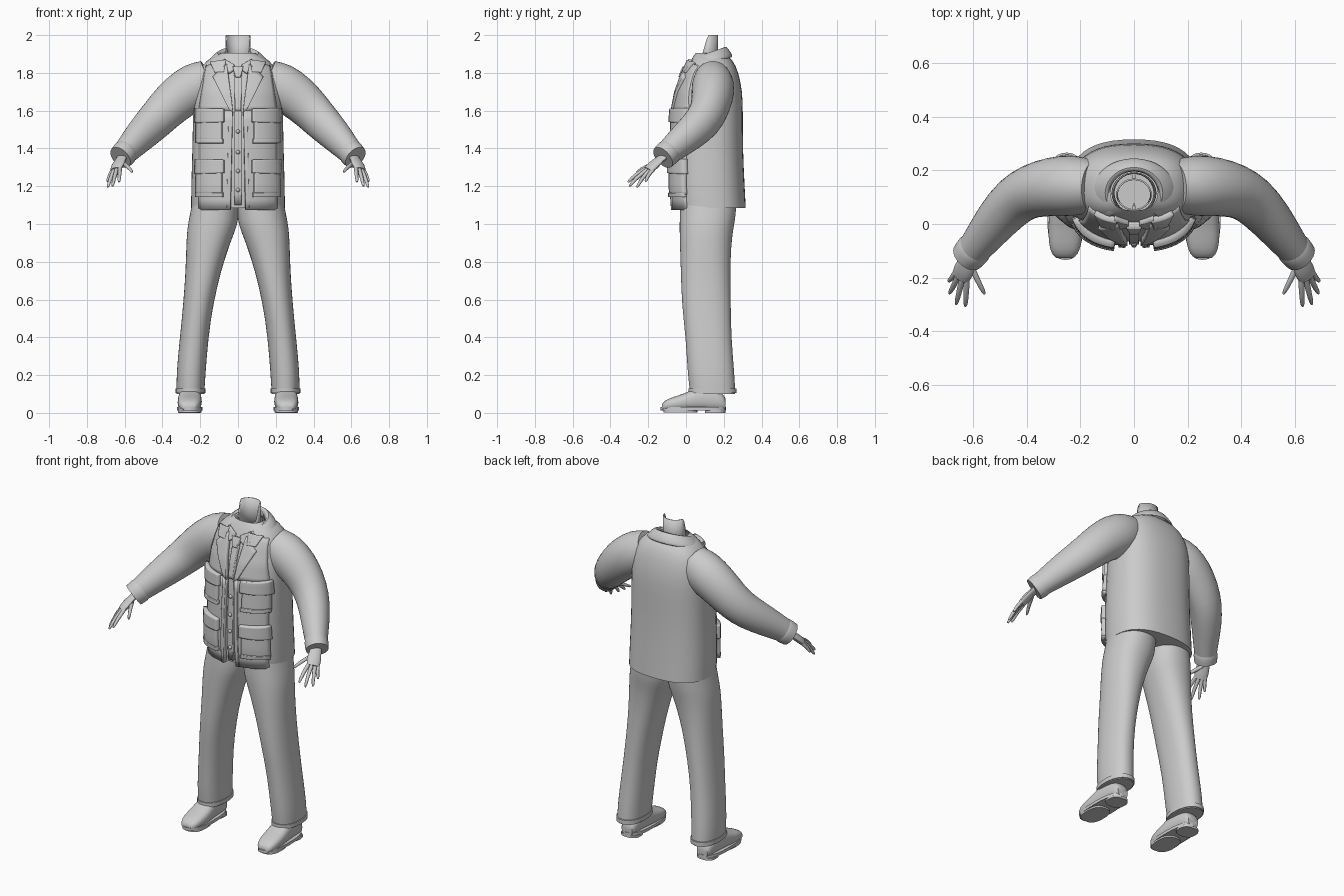
import bpy, bmesh, math
from mathutils import Vector

cube = bpy.data.objects.get("Cube")
if cube:
    bpy.data.objects.remove(cube)

clay = bpy.data.materials.new("light_grey")
clay.use_nodes = True
GREY = (0.6, 0.6, 0.6, 1)
clay.diffuse_color = GREY
clay.node_tree.nodes["Principled BSDF"].inputs["Base Color"].default_value = GREY


def finish(name, bm, mirror=False, solid=0, subsurf=0, recalc=True):
    if recalc:
        bmesh.ops.recalc_face_normals(bm, faces=bm.faces)
    me = bpy.data.meshes.new(name)
    bm.to_mesh(me)
    bm.free()
    ob = bpy.data.objects.new(name, me)
    bpy.context.collection.objects.link(ob)
    me.materials.append(clay)
    if solid:
        mod = ob.modifiers.new("thickness", 'SOLIDIFY')
        mod.thickness, mod.offset = solid, -1
    if subsurf:
        ob.modifiers.new("smooth", 'SUBSURF').levels = subsurf
        ob.modifiers["smooth"].render_levels = subsurf
    if mirror:
        ob.modifiers.new("mirror", 'MIRROR').use_mirror_merge = False
    bpy.ops.object.select_all(action='DESELECT')
    ob.select_set(True)
    bpy.context.view_layer.objects.active = ob
    bpy.ops.object.shade_smooth_by_angle(angle=math.radians(40))
    return ob


def loft(name, rings, closed=True, caps=(True, True), **kw):
    """Skin a list of point rings; capped ends stay crisp."""
    bm = bmesh.new()
    crease = bm.edges.layers.float.new("crease_edge")
    rows = [[bm.verts.new(p) for p in ring] for ring in rings]
    n = len(rows[0])
    for a, b in zip(rows, rows[1:]):
        for i in range(n if closed else n - 1):
            j = (i + 1) % n
            bm.faces.new((a[i], a[j], b[j], b[i]))
    for row, cap in zip((rows[0], rows[-1]), caps):
        if cap:
            for e in bm.faces.new(row).edges:
                e[crease] = 1.0
    return finish(name, bm, **kw)


def oval(n, power=2.0):
    """Unit superellipse, starting at +x."""
    for i in range(n):
        t = 2 * math.pi * i / n
        c, s = math.cos(t), math.sin(t)
        yield (math.copysign(abs(c) ** (2 / power), c), math.copysign(abs(s) ** (2 / power), s))


def box_ring(z, x0, x1, y0, y1, power):
    return [((x0 + x1) / 2 + u * (x1 - x0) / 2, (y0 + y1) / 2 + v * (y1 - y0) / 2, z)
            for u, v in oval(24, power)]


def tube(name, path, radii, flat=1.0, hint=(0, 0, 1), n=12, **kw):
    """Oval tube along a path; the wide axis follows the hint."""
    pts = [Vector(p) for p in path]
    rings = []
    for k, (p, r) in enumerate(zip(pts, radii)):
        d = (pts[min(k + 1, len(pts) - 1)] - pts[max(k - 1, 0)]).normalized()
        side = Vector(hint)
        side = (side - d * side.dot(d)).normalized()
        up = d.cross(side)
        rings.append([p + side * u * r + up * v * r * flat for u, v in oval(n)])
    return loft(name, rings, subsurf=1, mirror=True, **kw)


# Jacket body: height, half width, front, back
TORSO = [(1.085, .25, -.06, .318), (1.2, .25, -.07, .312), (1.4, .243, -.068, .302),
         (1.6, .24, -.058, .303), (1.7, .238, -.04, .3), (1.8, .22, -.005, .28),
         (1.87, .17, .025, .25), (1.905, .09, .05, .2)]
POWER = 2.5
loft("jacket_body", [box_ring(z, -w, w, f, b, POWER) for z, w, f, b in TORSO],
     caps=(True, False), subsurf=1)


def front_y(x, z):
    z = min(max(z, TORSO[0][0]), TORSO[-1][0])
    for a, b in zip(TORSO, TORSO[1:]):
        if z <= b[0]:
            t = (z - a[0]) / (b[0] - a[0])
            w, f, k = (a[i] + (b[i] - a[i]) * t for i in (1, 2, 3))
            break
    u = min(abs(x) / w, .99)
    return (f + k) / 2 - (k - f) / 2 * (1 - u ** POWER) ** (1 / POWER)


def patch(name, corners, lift, taper=1.0, mirror=True, n=10):
    """Cloth piece lying on the jacket front: corners go bottom in, bottom out, top out, top in."""
    a, b, c, d = (Vector(p) for p in corners)
    bm = bmesh.new()
    grid = []
    for j in range(n + 1):
        row = []
        for i in range(n + 1):
            u, v = i / n, j / n
            p = a.lerp(b, u).lerp(d.lerp(c, u), v)
            off = lift * (1 + (taper - 1) * u)
            row.append(bm.verts.new((p.x, front_y(p.x, p.y) - off, p.y)))
        grid.append(row)
    for j in range(n):
        for i in range(n):
            bm.faces.new((grid[j][i], grid[j][i + 1], grid[j + 1][i + 1], grid[j + 1][i]))
    return finish(name, bm, mirror=mirror, solid=lift + .012, recalc=False)


# Jacket front, lapels, pockets
patch("jacket_front_lower", [(.04, 1.075), (.21, 1.075), (.21, 1.6), (.03, 1.6)], .014, 0)
patch("jacket_front_upper", [(.03, 1.6), (.21, 1.6), (.17, 1.84), (.085, 1.86)], .014, 0)
patch("lapel", [(.025, 1.59), (.05, 1.61), (.135, 1.78), (.06, 1.85)], .024)
patch("collar_tip", [(.075, 1.805), (.125, 1.805), (.15, 1.86), (.065, 1.87)], .024)
patch("front_edge", [(.04, 1.075), (.06, 1.075), (.05, 1.6), (.028, 1.6)], .02)
for label, low, high in (("upper", 1.44, 1.6), ("lower", 1.155, 1.33)):
    patch(label + "_pocket", [(.085, low), (.228, low), (.225, high), (.085, high)], .028)
    patch(label + "_pocket_flap", [(.075, high - .06), (.234, high - .065), (.23, high + .015),
                                   (.075, high + .01)], .036)
    patch(label + "_pocket_hem", [(.08, low - .012), (.228, low - .012), (.228, low + .01),
                                  (.08, low + .01)], .034)

# Shirt front, buttons, tie
patch("shirt_placket", [(-.018, 1.1), (.018, 1.1), (.018, 1.72), (-.018, 1.72)], .007, mirror=False)
patch("tie_blade", [(-.016, 1.6), (.016, 1.6), (.02, 1.79), (-.02, 1.79)], .016, mirror=False)
patch("tie_knot", [(-.014, 1.78), (.014, 1.78), (.028, 1.835), (-.028, 1.835)], .028, mirror=False)
patch("shirt_collar_tip", [(.02, 1.82), (.05, 1.80), (.075, 1.875), (.02, 1.845)], .018)
for z in (1.18, 1.28, 1.38, 1.49):
    bm = bmesh.new()
    bmesh.ops.create_uvsphere(bm, u_segments=12, v_segments=6, radius=.011)
    bmesh.ops.translate(bm, verts=bm.verts, vec=(0, front_y(0, z) - .008, z))
    finish("button", bm)


# Collars: strips running round the back of the neck, dropping to the front
def collar(name, reach, profile, drop):
    rings = []
    for rx, ry, z in profile:
        ring = []
        for i in range(25):
            t = math.pi / 2 + reach * (i / 12 - 1)
            ring.append((rx * math.cos(t), .115 + ry * math.sin(t), z - drop * (1 - math.sin(t)) / 2))
        rings.append(ring)
    loft(name, rings, closed=False, caps=(False, False), solid=.012, subsurf=1)


collar("jacket_collar", 2.45, [(.165, .135, 1.885), (.14, .12, 1.915), (.105, .095, 1.945),
                              (.09, .082, 1.93), (.088, .08, 1.88)], .065)
collar("shirt_collar", 2.9, [(.088, .082, 1.9), (.078, .074, 1.945), (.07, .07, 1.9)], .07)

# Neck stub, cut away at the front
neck = []
for level in (0, .5, 1):
    neck.append([(.066 * u, .11 + .06 * v,
                  1.82 + level * (.08 + .1 * min(max((v + .4) / .5, 0), 1))) for u, v in oval(32)])
loft("neck", neck, caps=(False, False), solid=.006)

# Sleeves and cuffs
tube("sleeve", [(.15, .14, 1.77), (.22, .145, 1.735), (.31, .14, 1.675), (.38, .125, 1.61),
                (.44, .095, 1.545), (.51, .02, 1.475), (.57, -.06, 1.41), (.615, -.115, 1.36)],
     [.105, .128, .122, .112, .104, .092, .076, .064], flat=.92, n=20)
tube("cuff", [(.588, -.08, 1.39), (.598, -.095, 1.378), (.622, -.122, 1.352)],
     [.066, .074, .068], flat=.94, n=20)

# Hands
tube("palm", [(.605, -.1, 1.37), (.622, -.14, 1.34), (.637, -.175, 1.31), (.648, -.2, 1.285)],
     [.032, .034, .044, .036], flat=.5, hint=(.45, .8, .2))
FINGERS = {"index": ((.625, -.212, 1.292), (.63, -.308, 1.222)),
           "middle": ((.643, -.208, 1.285), (.665, -.3, 1.2)),
           "ring": ((.656, -.192, 1.285), (.69, -.26, 1.195)),
           "little": ((.661, -.172, 1.29), (.693, -.215, 1.225)),
           "thumb": ((.612, -.15, 1.325), (.558, -.262, 1.275))}
for label, (base, tip) in FINGERS.items():
    a, b = Vector(base), Vector(tip)
    root, mid = a + (a - b) * .15, a.lerp(b, .55) + Vector((0, -.004, .006))
    tube(label + "_finger", [root, a, mid, a.lerp(b, .93), b], [.011, .013, .011, .009, .004], n=8)

# Trousers: height, inner, outer, front, back
LEG = [(1.13, -.004, .24, -.03, .27), (1.02, -.004, .262, -.035, .262), (.97, .012, .27, -.035, .25),
       (.88, .048, .275, -.033, .24), (.75, .09, .278, -.028, .235), (.58, .13, .29, -.024, .238),
       (.4, .157, .308, -.002, .24), (.2, .172, .328, .008, .258), (.1, .178, .325, .022, .262)]
loft("trouser_leg", [box_ring(*row, 2.25) for row in LEG], mirror=True, subsurf=1)
loft("trouser_hem", [box_ring(z, .172, .331, .012, .268, 2.25) for z in (.105, .13)],
     mirror=True, subsurf=1)

# Shoes: position from toe to heel, half width, top
SHOE = [(-.128, .03, .045), (-.115, .05, .065), (-.07, .064, .085), (0, .066, .105),
        (.06, .062, .14), (.13, .056, .14), (.19, .05, .11), (.208, .036, .08)]
loft("shoe_upper", [[(.255 + .1 * max(0, -y) * .3 + w * u, y, .012 + (top - .012) * (v + 1) / 2)
                     for u, v in oval(16, 2.6)] for y, w, top in SHOE], mirror=True, subsurf=1)


def sole(name, y0, y1, z0, z1, width):
    loft(name, [box_ring(z, .256 - width, .256 + width, y0, y1, 2.6) for z in (z0, z1)], mirror=True)


sole("shoe_sole", -.135, .212, .012, .03, .068)
sole("sole_tread", -.12, .06, .002, .014, .062)
sole("shoe_heel", .1, .21, 0, .014, .058)
